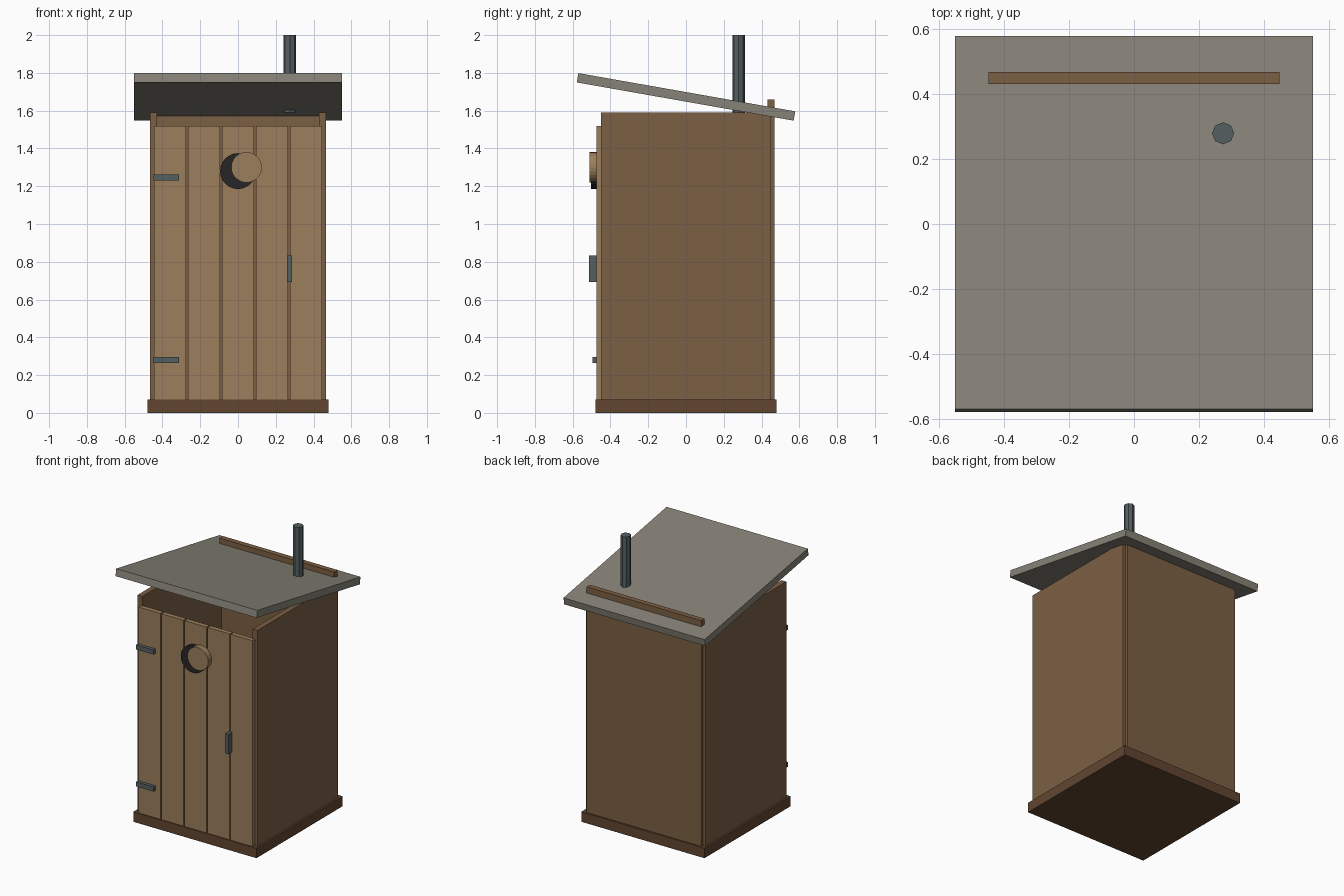
import bpy, math

if "Cube" in bpy.data.objects:
    bpy.data.objects.remove(bpy.data.objects["Cube"])

def material(name, rgb):
    m = bpy.data.materials.new(name)
    m.diffuse_color = (*rgb, 1)
    m.use_nodes = True
    m.node_tree.nodes["Principled BSDF"].inputs["Base Color"].default_value = m.diffuse_color
    return m

WALL = material("wall_wood", (0.20, 0.115, 0.058))
DOOR = material("door_wood", (0.33, 0.21, 0.105))
BASE = material("base_wood", (0.12, 0.06, 0.03))
ROOF = material("roof_grey", (0.24, 0.225, 0.185))
METAL = material("metal", (0.09, 0.115, 0.12))
DARK = material("moon_dark", (0.02, 0.018, 0.018))

def finish(name, mat):
    o = bpy.context.object
    o.name = name
    o.data.materials.append(mat)
    return o

def box(name, x, y, z, mat):
    """Box from (min, max) pairs."""
    spans = (x, y, z)
    bpy.ops.mesh.primitive_cube_add(size=1, location=[(a + b) / 2 for a, b in spans])
    o = finish(name, mat)
    o.scale = [b - a for a, b in spans]
    bpy.ops.object.transform_apply(location=False, rotation=False, scale=True)
    return o

def disc(name, x, z, r, y0, y1, mat):
    bpy.ops.mesh.primitive_cylinder_add(vertices=24, radius=r, depth=y1 - y0,
        location=(x, (y0 + y1) / 2, z), rotation=(math.pi / 2, 0, 0))
    return finish(name, mat)

# Base and walls; the back wall pokes through the roof
box("base", (-0.48, 0.48), (-0.48, 0.48), (0, 0.07), BASE)
for side, s in (("left", -1), ("right", 1)):
    box(side + "_wall", sorted((s * 0.43, s * 0.467)), (-0.45, 0.448), (0.07, 1.59), WALL)
box("back_wall", (-0.4475, 0.4475), (0.431, 0.468), (0.07, 1.66), WALL)

# Door planks
for i in range(5):
    c = (i - 2) * 0.18
    box(f"door_plank_{i + 1}", (c - 0.086, c + 0.086), (-0.473, -0.44), (0.07, 1.52), DOOR)

# Hinges and handle
for name, z in (("lower_hinge", 0.28), ("upper_hinge", 1.245)):
    box(name, (-0.448, -0.312), (-0.496, -0.465), (z - 0.016, z + 0.016), METAL)
box("handle", (0.26, 0.286), (-0.514, -0.465), (0.694, 0.832), METAL)

# Crescent moon from two overlapping discs
disc("moon_dark_disc", 0, 1.28, 0.095, -0.502, -0.46, DARK)
disc("moon_cover_disc", 0.045, 1.30, 0.081, -0.512, -0.46, DOOR)

# Sloping roof
roof = box("roof", (-0.55, 0.55), (-0.583, 0.583), (1.648, 1.698), ROOF)
roof.rotation_euler.x = math.radians(-10)

# Vent pipe
bpy.ops.mesh.primitive_cylinder_add(vertices=8, radius=0.034, depth=0.41,
                                    location=(0.274, 0.279, 1.795))
finish("vent_pipe", METAL)
